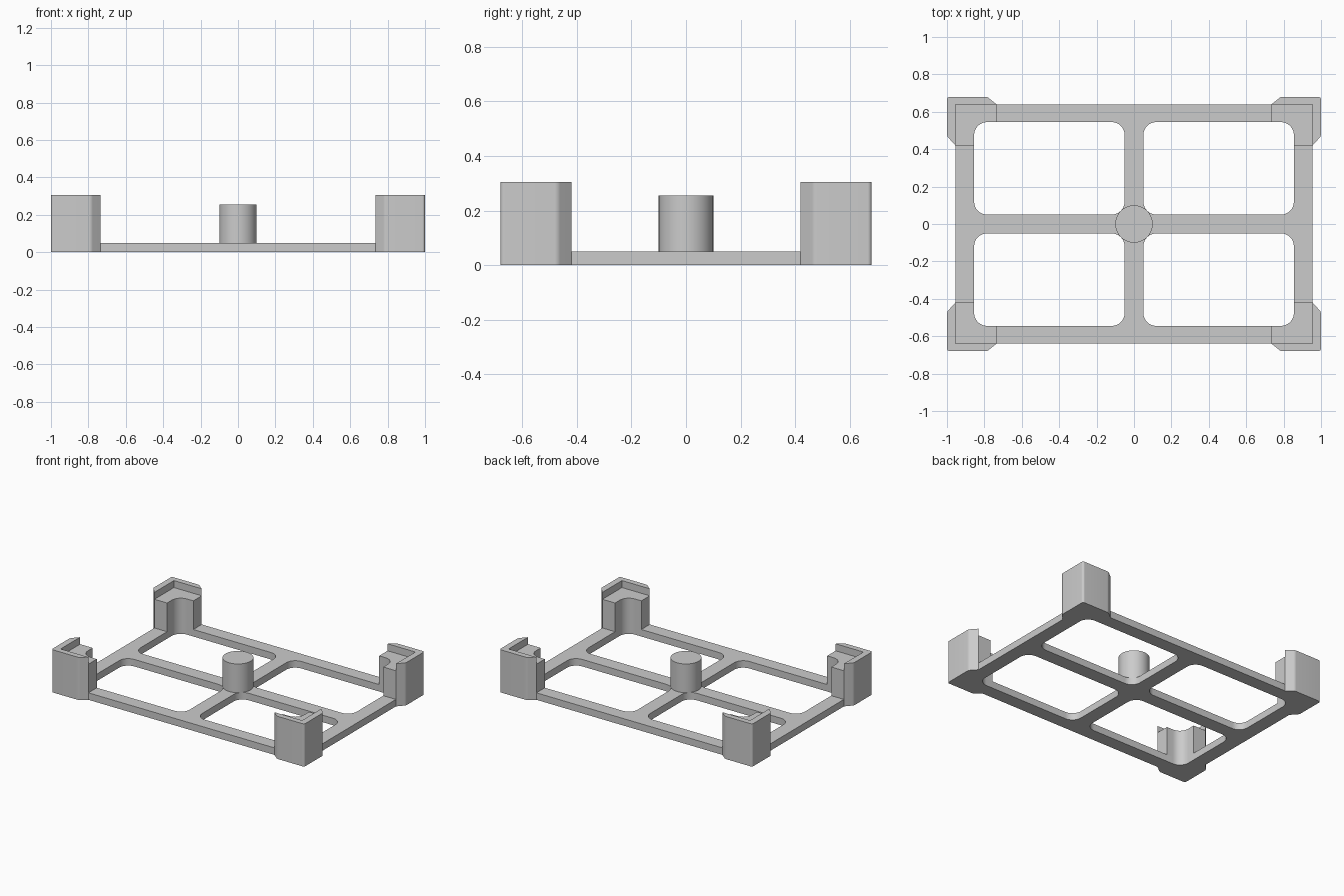
import bpy
import bmesh
import math
from mathutils import Vector

default = bpy.data.objects.get("Cube")
if default:
    bpy.data.objects.remove(default, do_unlink=True)

grey = bpy.data.materials.new("light_grey")
grey.use_nodes = True
colour = (0.6, 0.6, 0.6, 1)
grey.diffuse_color = colour
grey.node_tree.nodes["Principled BSDF"].inputs["Base Color"].default_value = colour

PLATE, LEDGE, RIM = 0.05, 0.255, 0.305   # height levels


def rounded(corners, steps=8):
    """Turn (x, y, radius) corners into a loop of points with arcs."""
    points = []
    for i, (x, y, r) in enumerate(corners):
        p = Vector((x, y))
        if r == 0:
            points.append(p)
            continue
        d1 = (Vector(corners[i - 1][:2]) - p).normalized()
        d2 = (Vector(corners[(i + 1) % len(corners)][:2]) - p).normalized()
        half = d1.angle(d2) / 2
        reach = r / math.tan(half)
        centre = p + (d1 + d2).normalized() * r / math.sin(half)
        a = (p + d1 * reach - centre).normalized()
        b = (p + d2 * reach - centre).normalized()
        points += [centre + a.slerp(b, k / steps).normalized() * r
                   for k in range(steps + 1)]
    return points


def finish(obj):
    obj.data.materials.append(grey)
    bpy.ops.object.select_all(action="DESELECT")
    obj.select_set(True)
    bpy.context.view_layer.objects.active = obj
    bpy.ops.object.shade_smooth_by_angle(angle=math.radians(30))


def solid(name, loops, z0, z1):
    """Extrude an outline, with any further loops as holes."""
    bm = bmesh.new()
    for loop in loops:
        verts = [bm.verts.new((p.x, p.y, z0)) for p in loop]
        for i, v in enumerate(verts):
            bm.edges.new((verts[i - 1], v))
    bmesh.ops.triangle_fill(bm, edges=bm.edges[:], use_beauty=True)
    top = bmesh.ops.extrude_face_region(bm, geom=bm.faces[:], use_keep_orig=True)
    moved = [g for g in top["geom"] if isinstance(g, bmesh.types.BMVert)]
    bmesh.ops.translate(bm, vec=(0, 0, z1 - z0), verts=moved)
    bmesh.ops.recalc_face_normals(bm, faces=bm.faces[:])
    mesh = bpy.data.meshes.new(name)
    bm.to_mesh(mesh)
    bm.free()
    obj = bpy.data.objects.new(name, mesh)
    bpy.context.collection.objects.link(obj)
    finish(obj)


def mirrored(corners, sx, sy):
    flipped = [(x * sx, y * sy, r) for x, y, r in corners]
    return flipped if sx * sy > 0 else flipped[::-1]


# Corner profiles for one quadrant, running anticlockwise
flare = [(0.955, 0.42, 0), (1, 0.47, 0.03), (1, 0.68, 0.015),
         (0.785, 0.68, 0.03), (0.735, 0.64, 0)]
post = flare + [(0.735, 0.545, 0), (0.855, 0.545, 0.07), (0.855, 0.42, 0)]
rim = flare + [(0.955, 0.64, 0)]
window = [(0.05, 0.05, 0.07), (0.855, 0.05, 0.07),
          (0.855, 0.545, 0.07), (0.05, 0.545, 0.07)]
quadrants = {"back_left": (1, 1), "back_right": (-1, 1),
             "front_right": (-1, -1), "front_left": (1, -1)}

# Base frame with four rounded windows
outline = [c for s in quadrants.values() for c in mirrored(flare, *s)]
holes = [rounded(mirrored(window, *s)) for s in quadrants.values()]
solid("base_frame", [rounded(outline)] + holes, 0, PLATE)

# Corner posts with a ledge and an outer retaining lip
for side, signs in quadrants.items():
    solid(side + "_post", [rounded(mirrored(post, *signs))], PLATE, LEDGE)
    solid(side + "_lip", [rounded(mirrored(rim, *signs))], LEDGE, RIM)

# Central support peg
bpy.ops.mesh.primitive_cylinder_add(vertices=64, radius=0.1, depth=LEDGE - PLATE,
                                    location=(0, 0, (LEDGE + PLATE) / 2))
peg = bpy.context.object
peg.name = "centre_peg"
finish(peg)
